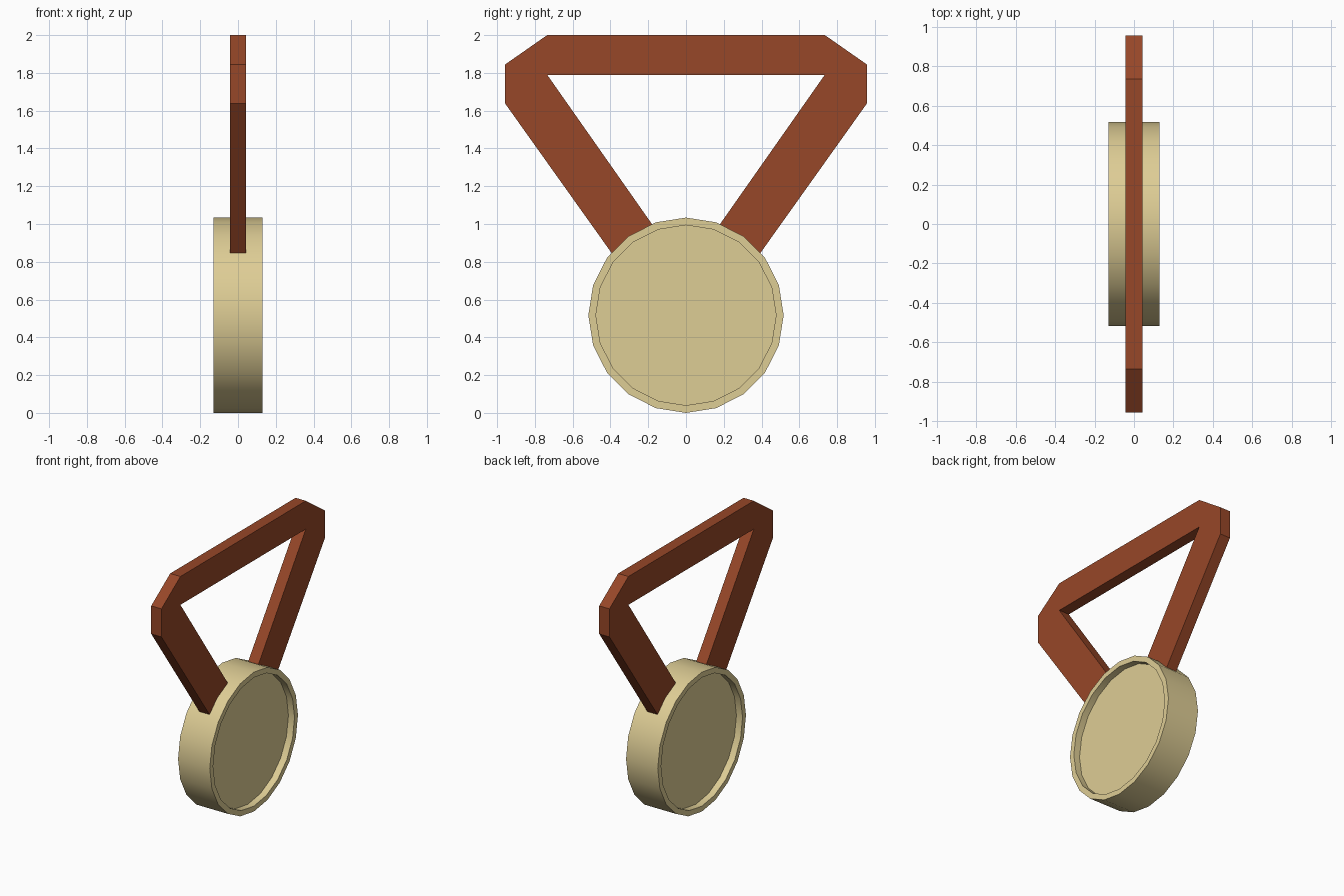
import bpy, bmesh
from math import pi, radians

cube = bpy.data.objects.get("Cube")
if cube:
    bpy.data.objects.remove(cube, do_unlink=True)


def make_material(name, rgb):
    mat = bpy.data.materials.new(name)
    mat.use_nodes = True
    mat.diffuse_color = (*rgb, 1)
    mat.node_tree.nodes["Principled BSDF"].inputs["Base Color"].default_value = (*rgb, 1)
    return mat


def make_object(name, bm, mat):
    bmesh.ops.recalc_face_normals(bm, faces=bm.faces)
    mesh = bpy.data.meshes.new(name)
    bm.to_mesh(mesh)
    bm.free()
    mesh.materials.append(mat)
    obj = bpy.data.objects.new(name, mesh)
    bpy.context.collection.objects.link(obj)
    return obj


gold = make_material("pale gold", (0.73, 0.61, 0.30))
brown = make_material("red brown", (0.31, 0.063, 0.021))

# Medal disc: rimmed profile (x, radius) turned about the x axis, recessed on both faces
CENTRE_Z, RADIUS, RIM_INNER, HALF_WIDTH, RECESS = 0.517, 0.517, 0.477, 0.13, 0.05
floor_x = HALF_WIDTH - RECESS
half = [(floor_x, 0), (floor_x, RIM_INNER), (HALF_WIDTH, RIM_INNER), (HALF_WIDTH, RADIUS)]
profile = half + [(-x, r) for x, r in reversed(half)]

bm = bmesh.new()
verts = [bm.verts.new((x, 0, CENTRE_Z + r)) for x, r in profile]
edges = [bm.edges.new(pair) for pair in zip(verts, verts[1:])]
bmesh.ops.spin(bm, geom=verts + edges, cent=(0, 0, CENTRE_Z), axis=(1, 0, 0),
               angle=2 * pi, steps=20)
bmesh.ops.remove_doubles(bm, verts=bm.verts, dist=0.0005)
disc = make_object("medal_disc", bm, gold)

bpy.ops.object.select_all(action="DESELECT")
disc.select_set(True)
bpy.context.view_layer.objects.active = disc
bpy.ops.object.shade_smooth_by_angle(angle=radians(30))

# Ribbon: one half outline (y, z) mirrored across the centre, then extruded
outline = [(0.735, 1.79), (0.135, 0.935), (0.35, 0.785),
           (0.957, 1.637), (0.957, 1.845), (0.735, 2.0)]
loop = outline + [(-y, z) for y, z in reversed(outline)]
RIBBON_HALF = 0.042

bm = bmesh.new()
face = bm.faces.new([bm.verts.new((-RIBBON_HALF, y, z)) for y, z in loop])
result = bmesh.ops.extrude_face_region(bm, geom=[face], use_keep_orig=True)
moved = [v for v in result["geom"] if isinstance(v, bmesh.types.BMVert)]
bmesh.ops.translate(bm, verts=moved, vec=(2 * RIBBON_HALF, 0, 0))
make_object("ribbon", bm, brown)
